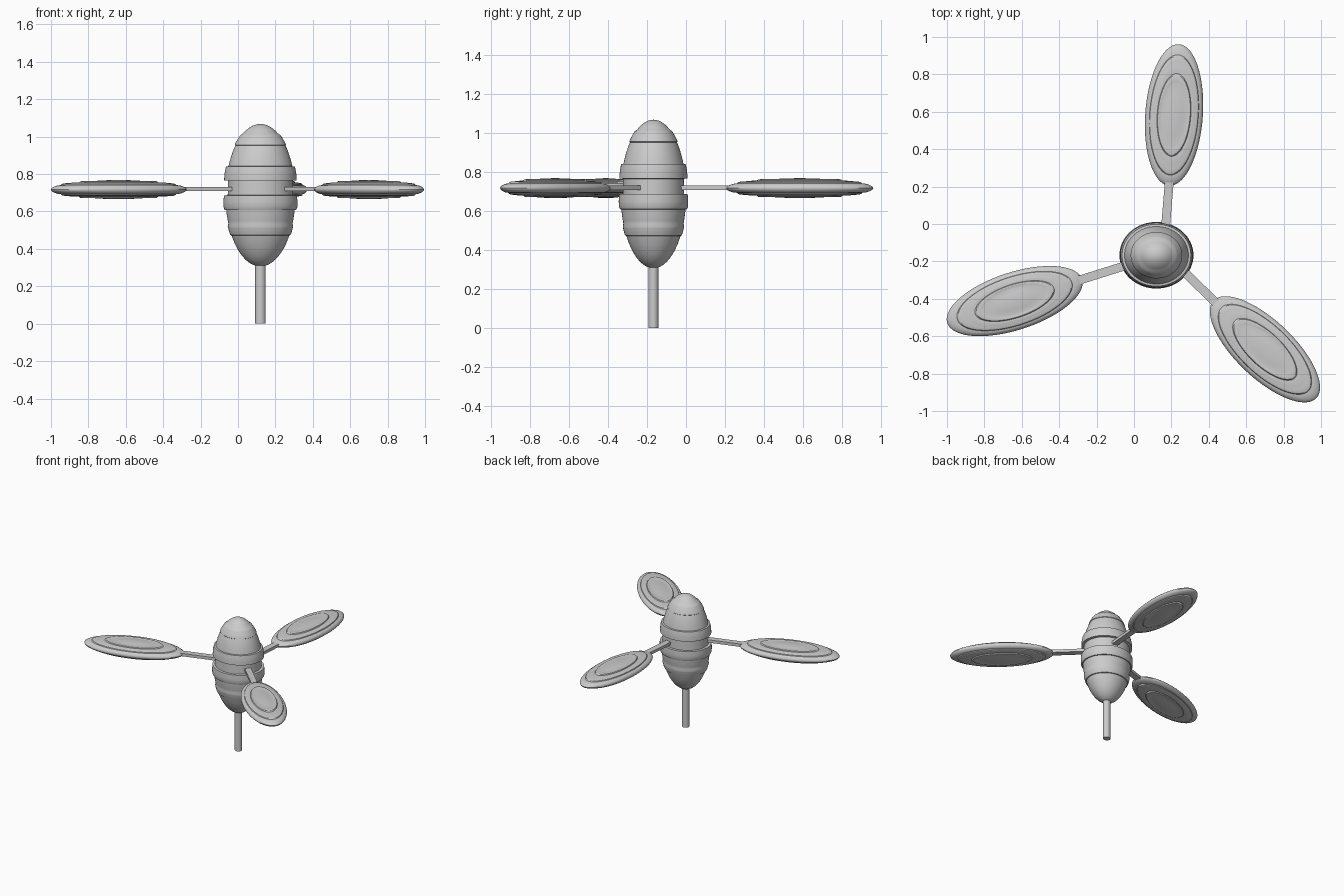
import bpy, bmesh, math
from mathutils import Matrix

if "Cube" in bpy.data.objects:
    bpy.data.objects.remove(bpy.data.objects["Cube"])

CX, CY, ARM_Z = 0.12, -0.167, 0.717


def lathe(name, profile, sx, sy, loc, angle=0.0, seg=64):
    """Spin an (r, z) profile about z, with elliptical x/y scaling."""
    bm = bmesh.new()
    rings = []
    for r, z in profile:
        if r < 1e-5:
            rings.append([bm.verts.new((0, 0, z))])
        else:
            rings.append([bm.verts.new((r * sx * math.cos(2 * math.pi * i / seg),
                                        r * sy * math.sin(2 * math.pi * i / seg), z))
                          for i in range(seg)])
    for a, b in zip(rings, rings[1:]):
        for i in range(seg):
            j = (i + 1) % seg
            if len(a) == 1:
                bm.faces.new((a[0], b[j], b[i]))
            elif len(b) == 1:
                bm.faces.new((a[i], a[j], b[0]))
            else:
                bm.faces.new((a[i], a[j], b[j], b[i]))
    bmesh.ops.recalc_face_normals(bm, faces=bm.faces)
    return finish(name, bm, loc, angle)


def finish(name, bm, loc, angle=0.0):
    me = bpy.data.meshes.new(name)
    bm.to_mesh(me)
    bm.free()
    ob = bpy.data.objects.new(name, me)
    bpy.context.collection.objects.link(ob)
    ob.location = loc
    ob.rotation_euler = (0, 0, angle)
    bpy.ops.object.select_all(action='DESELECT')
    ob.select_set(True)
    bpy.context.view_layer.objects.active = ob
    bpy.ops.object.shade_smooth_by_angle(angle=math.radians(30))
    return ob


def egg(z):
    """Body radius at height z."""
    return 0.187 * math.sqrt(max(0.0, 1 - ((z - 0.687) / 0.381) ** 2))


def egg_arc(z0, z1, n, add=0.0):
    return [(egg(z0 + (z1 - z0) * i / n) + add, z0 + (z1 - z0) * i / n) for i in range(n + 1)]


# body: egg with raised bands and a recessed waist
low_tip = [(egg(0.687 - 0.381 * math.cos(t)), 0.687 - 0.381 * math.cos(t))
           for t in [math.radians(a) for a in range(0, 55, 6)]]
top_tip = [(egg(0.687 + 0.381 * math.cos(t)), 0.687 + 0.381 * math.cos(t))
           for t in [math.radians(a) for a in range(30, -1, -5)]]
profile = (low_tip
           + [(egg(0.472), 0.472), (egg(0.474) + 0.006, 0.474)]
           + egg_arc(0.485, 0.52, 3, 0.007)
           + egg_arc(0.535, 0.608, 5)
           + [(0.191, 0.609), (0.197, 0.622), (0.198, 0.65), (0.195, 0.686)]
           + [(0.175, 0.687), (0.173, 0.765)]
           + [(0.194, 0.766), (0.193, 0.79), (0.190, 0.815), (0.184, 0.84)]
           + egg_arc(0.842, 0.952, 8)
           + [(egg(0.955) + 0.005, 0.955)]
           + egg_arc(0.965, 1.0, 4, 0.006)
           + [(0.107, 1.009)]
           + top_tip)
lathe("body", profile, 1.0, 0.9, (CX, CY, 0))

# stand rod
lathe("stand_rod", [(0, 0), (0.028, 0), (0.028, 0.34), (0, 0.34)], 1, 0.93, (CX, CY, 0), seg=32)

# blade section: flattened ellipse with two stepped rings, mirrored below
def dome(r, add=0.0):
    return (r, 0.051 * math.sqrt(max(0.0, 1 - r * r)) + add)


upper = [(1.0, 0.0), dome(0.992), dome(0.97), dome(0.94), dome(0.9), dome(0.85, -0.003),
         dome(0.835, 0.002), dome(0.80, 0.003), dome(0.76, 0.001), dome(0.70),
         dome(0.64, -0.001), dome(0.585, -0.004), dome(0.565, 0.002), dome(0.53, 0.003),
         dome(0.48, 0.0), dome(0.44, -0.002), dome(0.3, -0.001), dome(0.15), dome(0)]
blade_profile = [(r, -z) for r, z in reversed(upper)][:-1] + upper

# each blade: name, centre x, y, heading; arm inner x, y
blades = [("rear", 0.214, 0.583, 86.0, 0.165, -0.06),
          ("left", -0.638, -0.412, 198.0, 0.03, -0.199),
          ("right", 0.700, -0.670, -43.5, 0.205, -0.195)]
for label, bx, by, deg, ax, ay in blades:
    a = math.radians(deg)
    lathe(label + "_blade", blade_profile, 0.379, 0.154, (bx, by, ARM_Z), a, seg=72)
    # flat arm from inside the hub into the blade root
    ex, ey = bx - 0.33 * math.cos(a), by - 0.33 * math.sin(a)
    length = math.hypot(ex - ax, ey - ay)
    bm = bmesh.new()
    bmesh.ops.create_cube(bm, size=1, matrix=Matrix.Diagonal((length, 0.047, 0.023, 1)))
    finish(label + "_arm", bm, ((ax + ex) / 2, (ay + ey) / 2, ARM_Z + 0.003),
           math.atan2(ey - ay, ex - ax))
